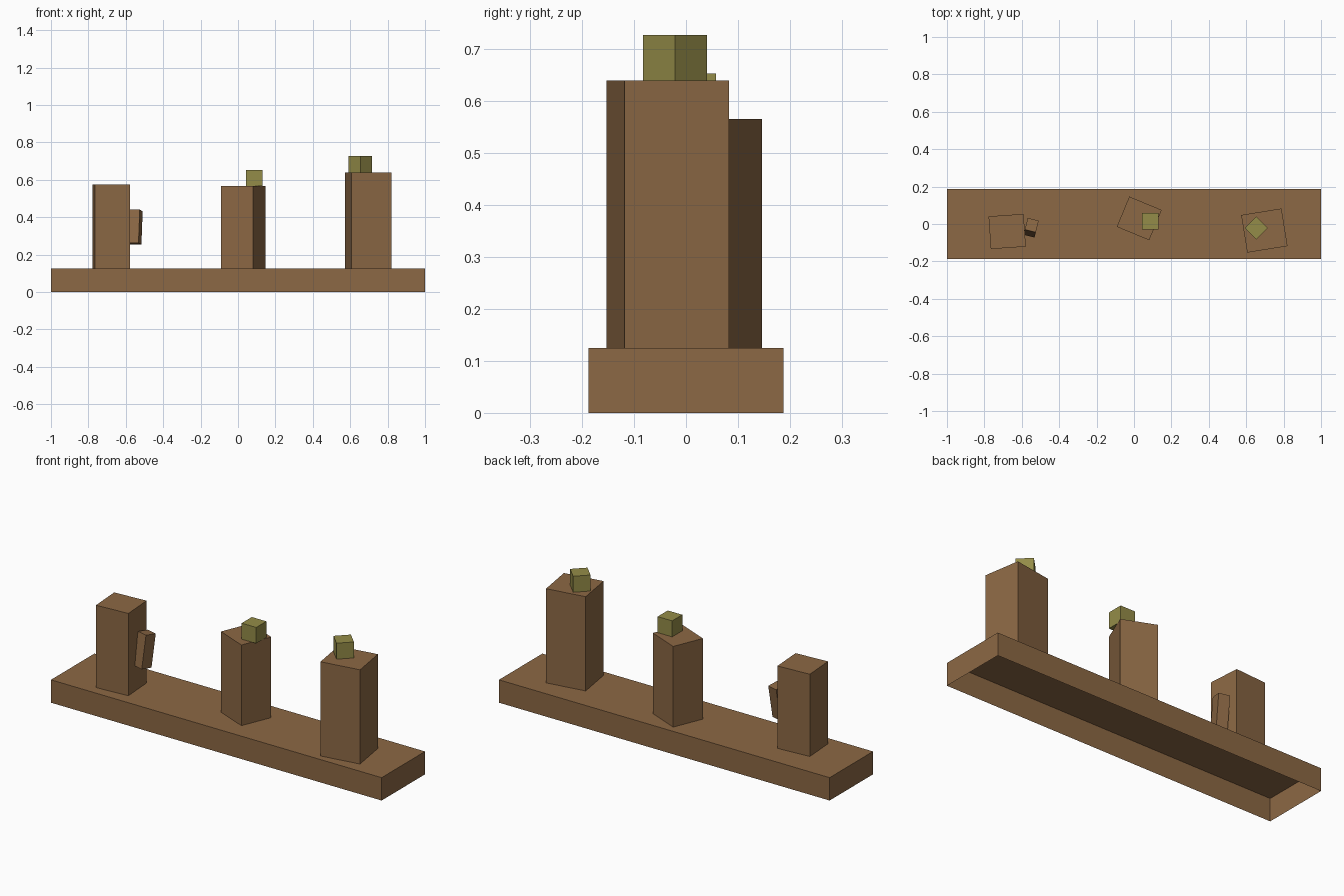
import bpy
import bmesh
from math import radians
from mathutils import Euler, Matrix, Vector

cube = bpy.data.objects.get("Cube")
if cube:
    bpy.data.objects.remove(cube, do_unlink=True)


def make_material(name, color):
    mat = bpy.data.materials.new(name)
    mat.use_nodes = True
    mat.diffuse_color = color
    mat.node_tree.nodes["Principled BSDF"].inputs["Base Color"].default_value = color
    return mat


def make_box(name, size, center, mat, turn=0, lean=0, open_bottom=False):
    """Box of a given size, leaned about x, then turned about z (degrees)."""
    bm = bmesh.new()
    bmesh.ops.create_cube(bm, size=1, matrix=Matrix.Diagonal((*size, 1)))
    if open_bottom:
        bm.normal_update()
        under = [f for f in bm.faces if f.normal.z < -0.5]
        bmesh.ops.delete(bm, geom=under, context='FACES')
    mesh = bpy.data.meshes.new(name)
    bm.to_mesh(mesh)
    bm.free()
    mesh.materials.append(mat)
    obj = bpy.data.objects.new(name, mesh)
    obj.location = Vector(center)
    obj.rotation_euler = Euler((radians(lean), 0, radians(turn)))
    bpy.context.collection.objects.link(obj)
    return obj


def standing_box(name, width, depth, bottom, top, x, y, mat, turn, open_bottom=False):
    return make_box(name, (width, depth, top - bottom), (x, y, (bottom + top) / 2),
                    mat, turn, open_bottom=open_bottom)


brown = make_material("wood brown", (0.262, 0.138, 0.058, 1))
olive = make_material("olive yellow", (0.296, 0.262, 0.065, 1))

# Plank base, hollow underneath
BASE_TOP = 0.125
standing_box("base", 2, 0.375, 0, BASE_TOP, 0, 0, brown, 0, open_bottom=True)

# Three posts, each turned a little
standing_box("right_post", 0.1875, 0.175, BASE_TOP, 0.575, -0.678, -0.04, brown, 4, True)
standing_box("middle_post", 0.1875, 0.175, BASE_TOP, 0.566, 0.028, 0.03, brown, -22.5, True)
standing_box("left_post", 0.218, 0.2035, BASE_TOP, 0.64, 0.697, -0.035, brown, 9.2, True)

# Small cubes resting on two posts
standing_box("middle_cube", 0.0875, 0.0875, 0.566, 0.6535, 0.087, 0.014, olive, 0)
standing_box("left_cube", 0.0875, 0.0875, 0.64, 0.7275, 0.654, -0.021, olive, 45)

# Leaning peg on the side of the outer post
make_box("side_peg", (0.06, 0.065, 0.18), (-0.55, -0.02, 0.347), brown, turn=-14, lean=-9)
